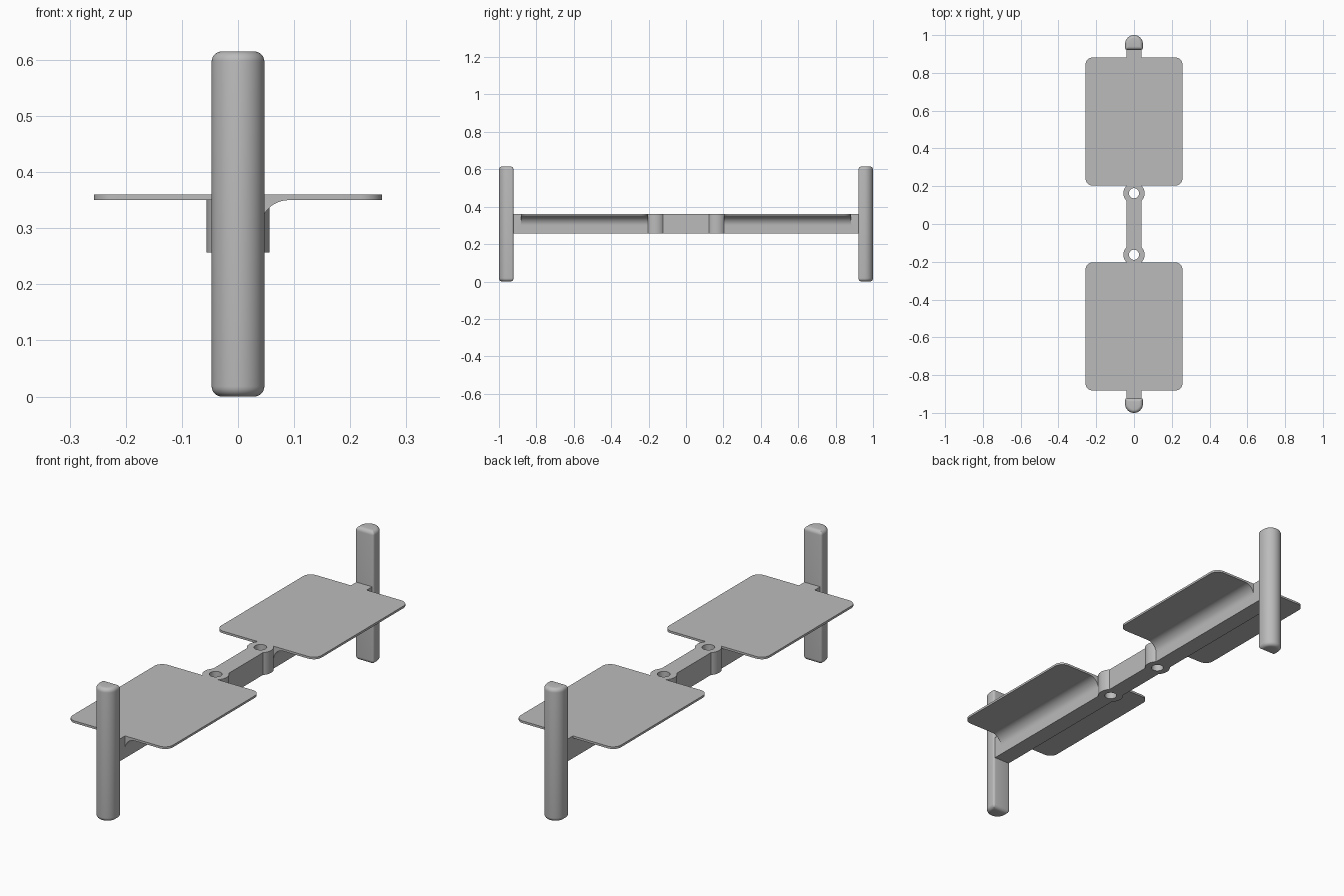
import bpy, bmesh
from math import sin, cos, pi, acos, asin

cube = bpy.data.objects.get("Cube")
if cube:
    bpy.data.objects.remove(cube)

grey = bpy.data.materials.new("plain grey")
grey.use_nodes = True
grey.diffuse_color = (0.5, 0.5, 0.5, 1)
grey.node_tree.nodes["Principled BSDF"].inputs["Base Color"].default_value = (0.5, 0.5, 0.5, 1)

TOP, BOTTOM = 0.36, 0.257
BEAM_HALF, BOSS_Y, BOSS_R, HOLE_R = 0.04, 0.163, 0.056, 0.027
PLATE_X, PLATE_Y0, PLATE_Y1, PLATE_Z = 0.257, 0.203, 0.882, 0.35
POST_H, POST_R, POST_Y, POST_IN = 0.615, 0.047, 0.953, 0.922


def arc(cx, cy, r, a0, a1, n):
    return [(cx + r * cos(a0 + (a1 - a0) * i / n), cy + r * sin(a0 + (a1 - a0) * i / n))
            for i in range(n + 1)]


def loft(name, rings):
    """Solid through stacked rings of equal point count."""
    bm = bmesh.new()
    loops = [[bm.verts.new(p) for p in ring] for ring in rings]
    n = len(loops[0])
    for a, b in zip(loops, loops[1:]):
        for i in range(n):
            bm.faces.new((a[i], a[(i + 1) % n], b[(i + 1) % n], b[i]))
    bm.faces.new(loops[0][::-1])
    bm.faces.new(loops[-1])
    bmesh.ops.recalc_face_normals(bm, faces=bm.faces)
    mesh = bpy.data.meshes.new(name)
    bm.to_mesh(mesh)
    bm.free()
    mesh.materials.append(grey)
    obj = bpy.data.objects.new(name, mesh)
    bpy.context.collection.objects.link(obj)
    return obj


def prism(name, outline, z0, z1):
    return loft(name, [[(x, y, z) for x, y in outline] for z in (z0, z1)])


def activate(obj):
    bpy.ops.object.select_all(action='DESELECT')
    obj.select_set(True)
    bpy.context.view_layer.objects.active = obj


def combine(obj, other, operation):
    mod = obj.modifiers.new("combine", 'BOOLEAN')
    mod.operation, mod.solver, mod.object = operation, 'EXACT', other
    activate(obj)
    bpy.ops.object.modifier_apply(modifier=mod.name)
    bpy.data.objects.remove(other)


def smooth(obj):
    activate(obj)
    bpy.ops.object.shade_smooth_by_angle(angle=0.6)


# Central beam, with a round boss swelling out on each side of the middle
swell = asin(BEAM_HALF / BOSS_R)
side = [(BEAM_HALF, -0.93)]
for y in (-BOSS_Y, BOSS_Y):
    side += arc(0, y, BOSS_R, -acos(BEAM_HALF / BOSS_R), acos(BEAM_HALF / BOSS_R), 12)
side.append((BEAM_HALF, 0.93))
body = prism("beam_with_plates", side + [(-x, -y) for x, y in side], BOTTOM, TOP)

# Thin plates with rounded corners, and the cove under their +x side
for s in (-1, 1):
    c = 0.04
    mid, half = s * (PLATE_Y0 + PLATE_Y1) / 2, (PLATE_Y1 - PLATE_Y0) / 2
    outline = []
    for k, (sx, sy) in enumerate(((1, 1), (-1, 1), (-1, -1), (1, -1))):
        outline += arc(sx * (PLATE_X - c), mid + sy * (half - c), c, k * pi / 2, (k + 1) * pi / 2, 8)
    combine(body, prism("plate", outline, PLATE_Z, TOP), 'UNION')

    r = 0.05
    cove = [(0.02, PLATE_Z + 0.004), (0.02, PLATE_Z - r)]
    cove += arc(BEAM_HALF + r, PLATE_Z - r, r, pi, pi / 2, 12)
    cove.append((BEAM_HALF + r, PLATE_Z + 0.004))
    rings = [[(x, mid + e * half, z) for x, z in cove] for e in (-1, 1)]
    combine(body, loft("cove", rings), 'UNION')

# Holes through the bosses
for y in (-BOSS_Y, BOSS_Y):
    hole = prism("hole_cutter", arc(0, y, HOLE_R, 0, 2 * pi, 32)[:-1], BOTTOM - 0.1, TOP + 0.1)
    combine(body, hole, 'DIFFERENCE')
smooth(body)


# Upright end posts: round outside, flat inside, with rounded ends
def post_ring(inset, z, s):
    c, r = 0.01, POST_R - inset
    k = max(c - inset, 0.001)
    cx, cy = r - k, POST_IN + inset + k
    pts = arc(0, POST_Y, r, 0, pi, 24)
    pts += arc(-cx, cy, k, pi, 1.5 * pi, 4) + arc(cx, cy, k, 1.5 * pi, 2 * pi, 4)
    return [(x, s * y, z) for x, y in pts]


for s, name in ((-1, "front_post"), (1, "back_post")):
    b, steps = 0.018, 6
    levels = [(b * (1 - sin(i * pi / 2 / steps)), b * (1 - cos(i * pi / 2 / steps)))
              for i in range(steps + 1)]
    rings = [post_ring(d, z, s) for d, z in levels]
    rings += [post_ring(d, POST_H - z, s) for d, z in reversed(levels)]
    smooth(loft(name, rings))
